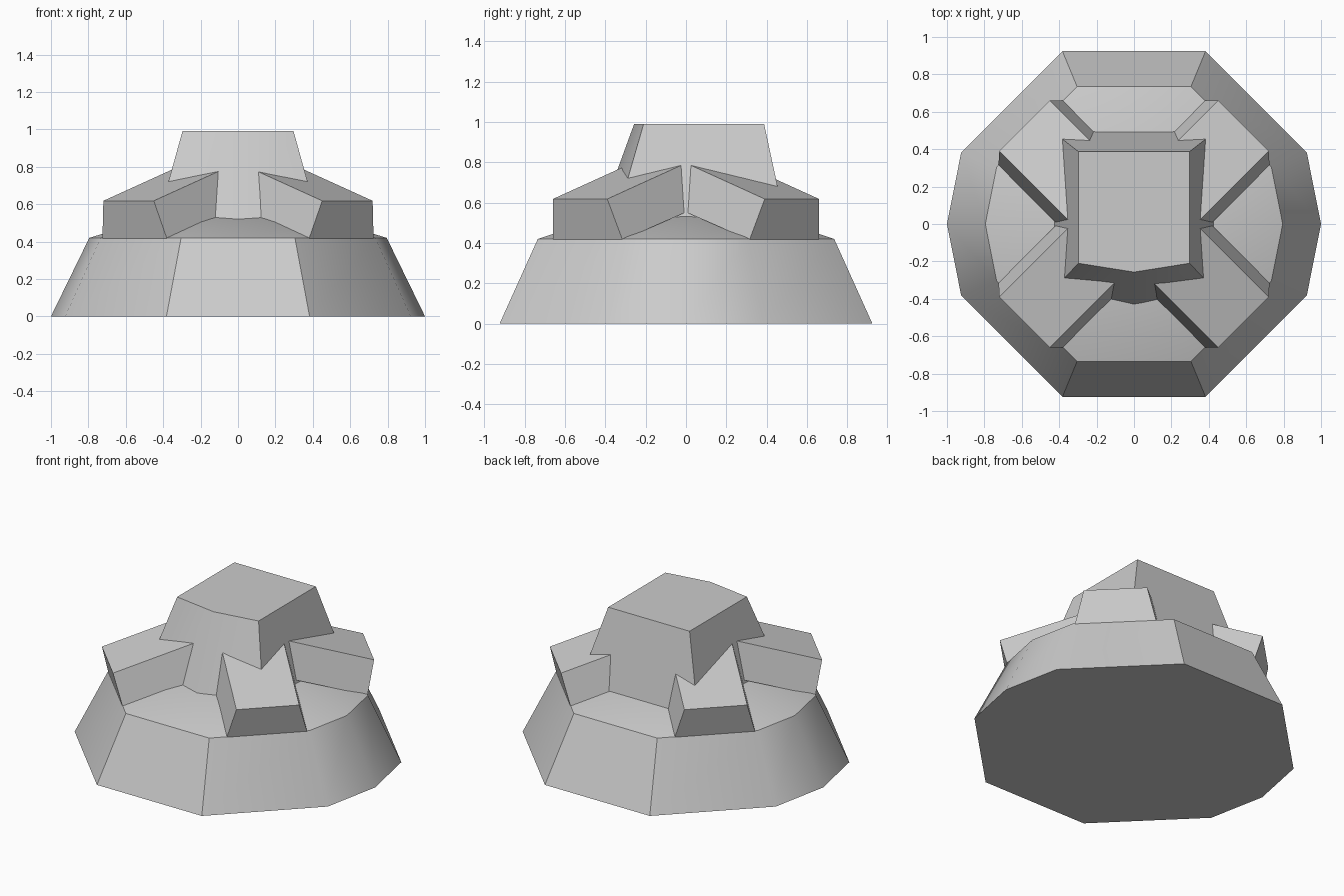
import bpy, bmesh, math

if "Cube" in bpy.data.objects:
    bpy.data.objects.remove(bpy.data.objects["Cube"])

grey = bpy.data.materials.new("plain grey")
grey.diffuse_color = (0.6, 0.6, 0.6, 1)
grey.use_nodes = True
grey.node_tree.nodes["Principled BSDF"].inputs["Base Color"].default_value = grey.diffuse_color


def loft(name, rings, smooth_angle=None):
    """Skin stacked rings of points; a one-point ring closes to an apex."""
    bm = bmesh.new()
    loops = [[bm.verts.new(p) for p in ring] for ring in rings]
    for a, b in zip(loops, loops[1:]):
        n = len(a)
        for i in range(n):
            j = (i + 1) % n
            if len(b) == 1:
                bm.faces.new((a[i], a[j], b[0]))
            else:
                bm.faces.new((a[i], a[j], b[j], b[i]))
    for loop in (loops[0], loops[-1]):
        if len(loop) > 2:
            bm.faces.new(loop)
    bmesh.ops.recalc_face_normals(bm, faces=bm.faces)
    mesh = bpy.data.meshes.new(name)
    bm.to_mesh(mesh)
    bm.free()
    ob = bpy.data.objects.new(name, mesh)
    bpy.context.collection.objects.link(ob)
    mesh.materials.append(grey)
    if smooth_angle:
        bpy.ops.object.select_all(action='DESELECT')
        ob.select_set(True)
        bpy.context.view_layer.objects.active = ob
        bpy.ops.object.shade_smooth_by_angle(angle=math.radians(smooth_angle))
    return ob


# Ten-sided base: octagon with an extra point on each side, low roof on top
angles = [-22.5, 0, 22.5, 67.5, 112.5, 157.5, 180, 202.5, 247.5, 292.5]


def base_ring(r, z):
    return [(r * math.cos(math.radians(a)), r * math.sin(math.radians(a)), z)
            for a in angles]


loft("base", [base_ring(1, 0), base_ring(0.795, 0.42), [(0, 0, 0.66)]], 35)


# Central tower: flared, with a slightly pointed front
def tower_ring(x, back, corner, middle, z):
    return [(x, back, z), (-x, back, z), (-x, corner, z), (0, middle, z), (x, corner, z)]


loft("tower", [tower_ring(0.455, 0.51, -0.375, -0.465, 0.42),
               tower_ring(0.297, 0.387, -0.21, -0.257, 0.99)], 35)

# Four diagonal buttresses, wider at the foot, sloping with the roof
S = math.sqrt(0.5)


def buttress_end(r_top, z_top, r_foot, z_foot):
    section = [(r_top, -0.148, z_top), (r_top, 0.233, z_top),
               (r_foot, 0.29, z_foot), (r_foot, -0.198, z_foot)]
    return [((r + t) * S, (t - r) * S, z) for r, t, z in section]


buttress = loft("buttresses", [buttress_end(0.785, 0.618, 0.735, 0.415),
                               buttress_end(0.25, 0.79, 0.25, 0.565)])
mirror = buttress.modifiers.new("mirror", 'MIRROR')
mirror.use_axis = (True, True, False)
mirror.use_mirror_merge = False
